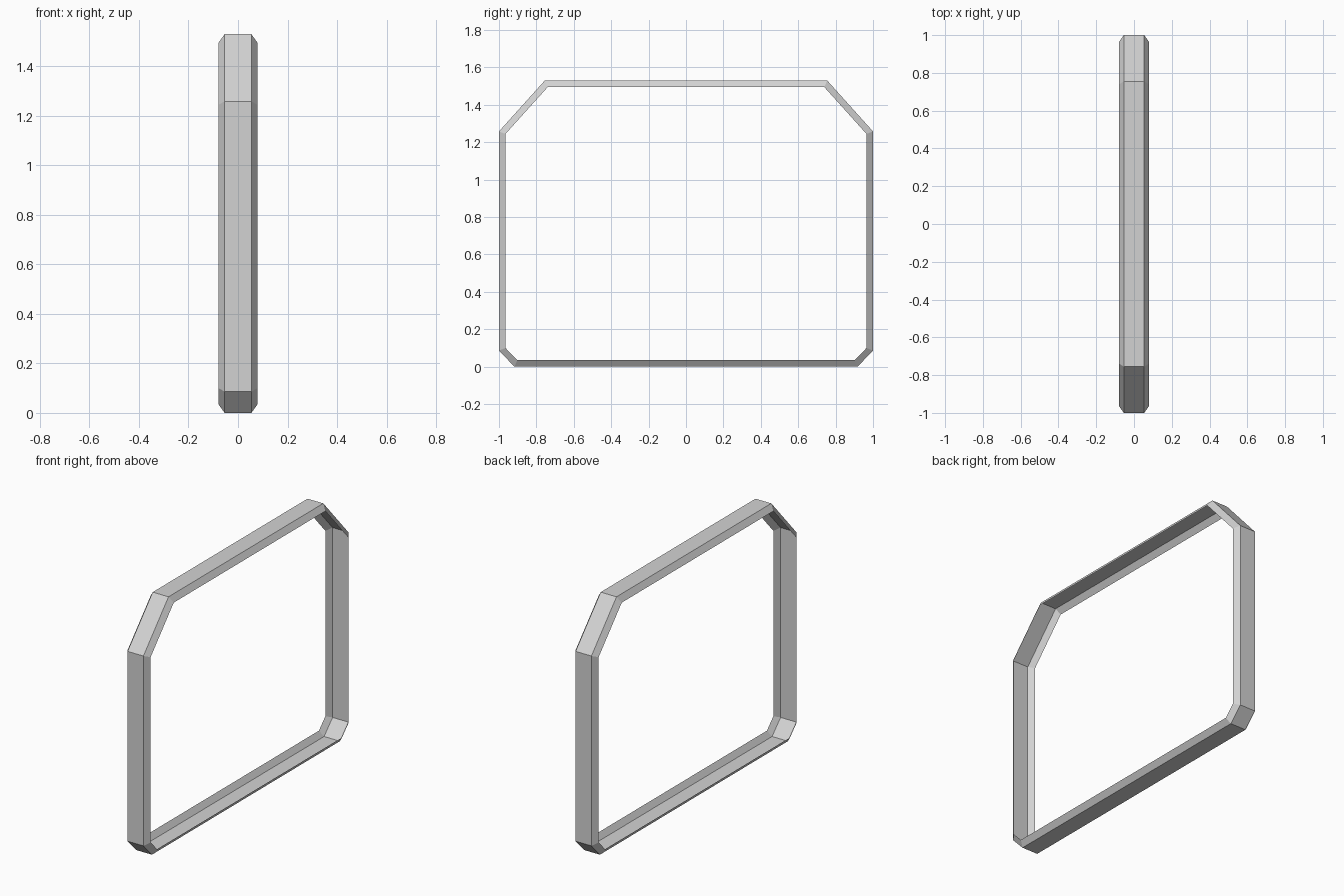
import bpy
import bmesh
from mathutils import Vector

cube = bpy.data.objects.get("Cube")
if cube:
    bpy.data.objects.remove(cube, do_unlink=True)

# Plain grey material
grey = bpy.data.materials.new("light_grey")
grey.use_nodes = True
colour = (0.65, 0.65, 0.65, 1)
grey.diffuse_color = colour
grey.node_tree.nodes["Principled BSDF"].inputs["Base Color"].default_value = colour

# Outline of the band in y and z, mirrored about y = 0, counter-clockwise
half = [Vector(p) for p in ((0.917, 0), (1, 0.086), (1, 1.258), (0.755, 1.53))]
outline = half + [Vector((-p.x, p.y)) for p in reversed(half)]


def inset(points, depth):
    """Move a closed outline inward with mitred corners."""
    result = []
    for i, p in enumerate(points):
        a = (p - points[i - 1]).normalized()
        b = (points[(i + 1) % len(points)] - p).normalized()
        na, nb = Vector((-a.y, a.x)), Vector((-b.y, b.x))
        result.append(p + (na + nb) * depth / (1 + na.dot(nb)))
    return result


# Cross-section: a flat outer strip with a flared lip on each side, open inside
inner = inset(outline, 0.035)
section = [(-0.079, inner), (-0.054, outline), (0.054, outline), (0.079, inner)]

bm = bmesh.new()
rings = [[bm.verts.new((x, p.x, p.y)) for p in pts] for x, pts in section]
for left, right in zip(rings, rings[1:]):
    for i in range(len(outline)):
        j = (i + 1) % len(outline)
        bm.faces.new((left[i], left[j], right[j], right[i]))

mesh = bpy.data.meshes.new("band_frame")
bm.to_mesh(mesh)
bm.free()
mesh.materials.append(grey)
frame = bpy.data.objects.new("band_frame", mesh)
bpy.context.collection.objects.link(frame)
